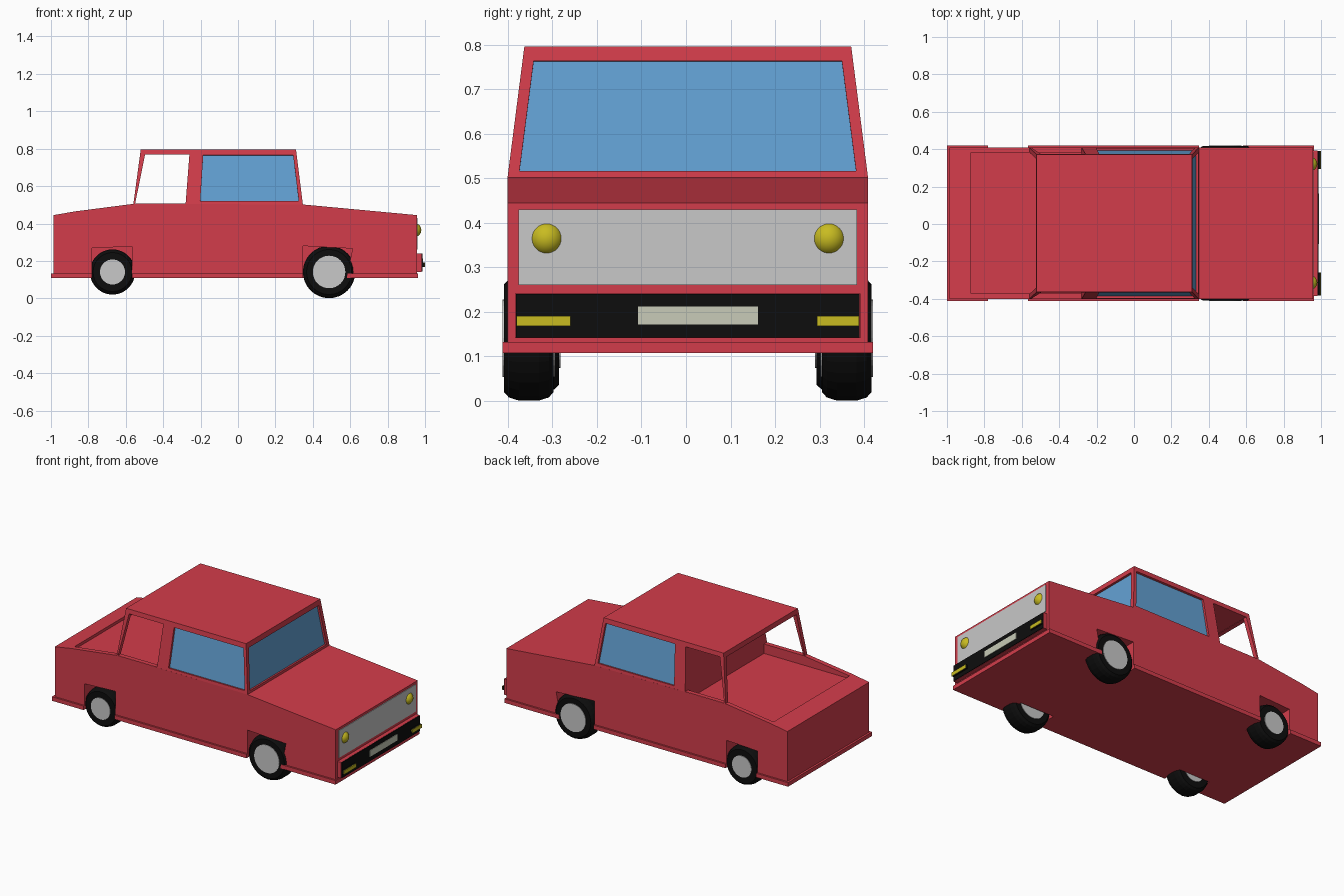
import bpy, bmesh, math
from mathutils import Vector

if "Cube" in bpy.data.objects:
    bpy.data.objects.remove(bpy.data.objects["Cube"])

YC = 0.004  # the body's middle line


def material(name, r, g, b):
    m = bpy.data.materials.new(name)
    m.diffuse_color = (r, g, b, 1)
    m.use_nodes = True
    m.node_tree.nodes["Principled BSDF"].inputs["Base Color"].default_value = m.diffuse_color
    return m


RED = material("red paint", 0.65, 0.046, 0.07)
BLUE = material("blue glass", 0.125, 0.36, 0.66)
GREY = material("light grey", 0.58, 0.58, 0.58)
BLACK = material("black", 0.004, 0.004, 0.004)
YELLOW = material("yellow", 0.58, 0.5, 0.015)
PLATE = material("pale plate", 0.58, 0.6, 0.48)


def loft(name, rings, mat):
    """Closed solid through rings of equal point count, capped at both ends."""
    bm = bmesh.new()
    vs = [[bm.verts.new(p) for p in ring] for ring in rings]
    n = len(vs[0])
    for a, b in zip(vs, vs[1:]):
        for i in range(n):
            j = (i + 1) % n
            bm.faces.new((a[i], a[j], b[j], b[i]))
    bm.faces.new(vs[0][::-1])
    bm.faces.new(vs[-1])
    bmesh.ops.recalc_face_normals(bm, faces=bm.faces)
    me = bpy.data.meshes.new(name)
    bm.to_mesh(me)
    bm.free()
    me.materials.append(mat)
    ob = bpy.data.objects.new(name, me)
    bpy.context.collection.objects.link(ob)
    return ob


def side_prism(name, xz, y0, y1, mat=RED):
    return loft(name, [[(x, y, z) for x, z in xz] for y in (y0, y1)], mat)


def box(name, x0, x1, y0, y1, z0, z1, mat=RED):
    return side_prism(name, [(x0, z0), (x1, z0), (x1, z1), (x0, z1)], y0, y1, mat)


def slab(name, quad, out, inn, mat):
    """Plate on a slanted quad, reaching out and in along its normal."""
    q = [Vector(p) for p in quad]
    n = (q[1] - q[0]).cross(q[3] - q[0]).normalized()
    if n.dot(sum(q, Vector()) / 4 - Vector((0, YC, 0.6))) < 0:
        n = -n
    return loft(name, [[p + n * out for p in q], [p - n * inn for p in q]], mat)


def cut(cutter, *targets):
    cutter.hide_render = True
    cutter.display_type = 'WIRE'
    cutter.hide_set(True)
    for t in targets:
        m = t.modifiers.new("cut", 'BOOLEAN')
        m.operation = 'DIFFERENCE'
        m.solver = 'EXACT'
        m.object = cutter


# Lower body and sill
body = side_prism("body", [(-0.987, 0.115), (0.957, 0.115), (0.957, 0.445), (0.345, 0.502),
                           (-0.56, 0.505), (-0.87, 0.465), (-0.987, 0.445)],
                  YC - 0.405, YC + 0.405)
sill = box("sill", -1.0, 0.963, YC - 0.416, YC + 0.416, 0.108, 0.133)


# Cabin
def rect(x0, x1, hw, z):
    return [(x0, YC - hw, z), (x1, YC - hw, z), (x1, YC + hw, z), (x0, YC + hw, z)]


cabin = loft("cabin", [rect(-0.56, 0.347, 0.405, 0.5), rect(-0.52, 0.31, 0.367, 0.796)], RED)

# Open rear: side openings, rear opening and shallow bed
cut(side_prism("side_opening_cutter", [(-0.55, 0.506), (-0.28, 0.506), (-0.26, 0.768),
                                       (-0.497, 0.768)], -0.6, 0.6), cabin)
rear = [(YC - 0.378, 0.506), (YC + 0.378, 0.506), (YC + 0.346, 0.766), (YC - 0.346, 0.766)]
cut(loft("rear_opening_cutter", [[(x, y, z) for y, z in rear] for x in (-0.7, -0.32)], RED), cabin)
cut(box("bed_cutter", -0.872, -0.28, YC - 0.375, YC + 0.377, 0.447, 0.52), cabin, body)


# Windows: recess cut into the cabin, with a glass plate at the bottom of it
def front_x(z):
    return 0.347 - 0.037 * (z - 0.5) / 0.296


def side_y(z):
    return 0.405 - 0.038 * (z - 0.5) / 0.296


def window(name, quad):
    cut(slab(name + "_cutter", quad, 0.02, 0.018, RED), cabin)
    slab(name + "_glass", quad, -0.013, 0.022, BLUE)


window("windshield", [(front_x(z), YC + y, z) for y, z in
                      ((-0.378, 0.516), (0.378, 0.516), (0.346, 0.764), (-0.346, 0.764))])
for s, side in ((-1, "right"), (1, "left")):
    window(side + "_window", [(x, YC + s * side_y(z), z) for x, z in
                              ((-0.202, 0.52), (0.325, 0.52), (0.295, 0.766), (-0.186, 0.766))])

# Wheels and wheel arches
N = 32


def disc(x, y, z, r):
    return [(x + r * math.cos(2 * math.pi * i / N), y, z + r * math.sin(2 * math.pi * i / N))
            for i in range(N)]


TYRE = [(-1, 0.7), (-1, 0.86), (-0.8, 0.95), (-0.4, 1), (0.4, 1), (0.8, 0.95), (1, 0.86), (1, 0.7)]
ARCHES = {"front": [(0.347, 0.09), (0.578, 0.09), (0.612, 0.266), (0.347, 0.28)],
          "rear": [(-0.78, 0.09), (-0.567, 0.09), (-0.567, 0.278), (-0.78, 0.268)]}
for end, x, r, hub, yo in (("front", 0.487, 0.14, 0.087, 0.357), ("rear", -0.671, 0.121, 0.067, 0.345)):
    for s, side in ((-1, "right"), (1, "left")):
        n = end + "_" + side
        y = YC + s * yo
        cut(side_prism(n + "_arch_cutter", ARCHES[end], YC + s * 0.285, YC + s * 0.5), body, sill)
        loft(n + "_tyre", [disc(x, y + 0.056 * k, 0.141, r * f) for k, f in TYRE], BLACK)
        loft(n + "_hub", [disc(x, y + k, 0.141, hub) for k in (-0.059, 0.059)], GREY)

# Grille and headlights
box("grille", 0.95, 0.961, YC - 0.38, YC + 0.38, 0.26, 0.43, GREY)
for s, side in ((-1, "right"), (1, "left")):
    bpy.ops.mesh.primitive_uv_sphere_add(segments=32, ring_count=16, radius=0.038,
                                         location=(0.942, YC + s * 0.317, 0.365))
    lamp = bpy.context.object
    lamp.name = side + "_headlight"
    lamp.data.materials.append(YELLOW)
    bpy.ops.object.shade_smooth()

# Bumper with black face, indicators and blank plate
box("bumper", 0.95, 0.982, YC - 0.388, YC + 0.388, 0.142, 0.241)
box("bumper_face", 0.98, 0.986, YC - 0.386, YC + 0.386, 0.143, 0.24, BLACK)
box("plate", 0.984, 0.989, -0.108, 0.162, 0.172, 0.212, PLATE)
for s, side in ((-1, "right"), (1, "left")):
    a, b = sorted((YC + s * 0.29, YC + s * 0.385))
    if s < 0:
        b += 0.027
    box(side + "_indicator", 0.98, 0.997, a, b, 0.168, 0.191, BLACK)
    box(side + "_indicator_lens", 0.996, 1.0, a, b, 0.168, 0.191, YELLOW)
